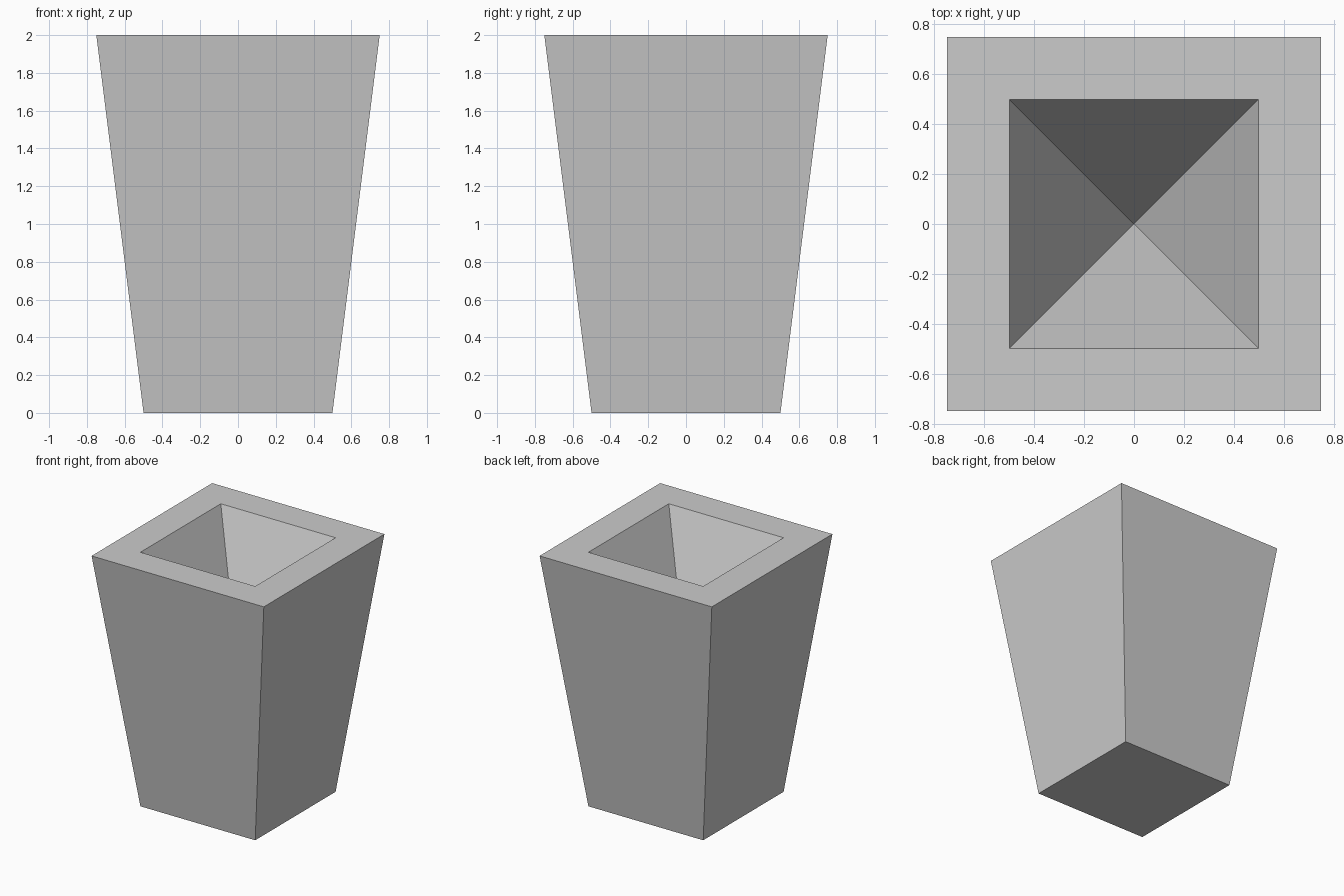
import bpy, bmesh
from mathutils import Vector

if "Cube" in bpy.data.objects:
    bpy.data.objects.remove(bpy.data.objects["Cube"])

BASE, TOP, HEIGHT = 1.0, 1.5, 2.0   # outer widths and height
RIM, DEPTH = 0.25, 1.0              # rim width and cavity depth

bm = bmesh.new()

# Tapered square body
bmesh.ops.create_cube(bm, size=1)
for v in bm.verts:
    upper = v.co.z > 0
    width = TOP if upper else BASE
    v.co = Vector((v.co.x * width, v.co.y * width, HEIGHT if upper else 0))

# Flat rim, then an inverted pyramid cavity sunk to a point
bm.normal_update()
top = max(bm.faces, key=lambda f: f.calc_center_median().z)
bmesh.ops.inset_region(bm, faces=[top], thickness=RIM, use_even_offset=True)
hole = bmesh.ops.poke(bm, faces=[top])
hole["verts"][0].co = (0, 0, HEIGHT - DEPTH)

bmesh.ops.recalc_face_normals(bm, faces=bm.faces)
mesh = bpy.data.meshes.new("tapered_planter")
bm.to_mesh(mesh)
bm.free()
bpy.context.collection.objects.link(bpy.data.objects.new("tapered_planter", mesh))
